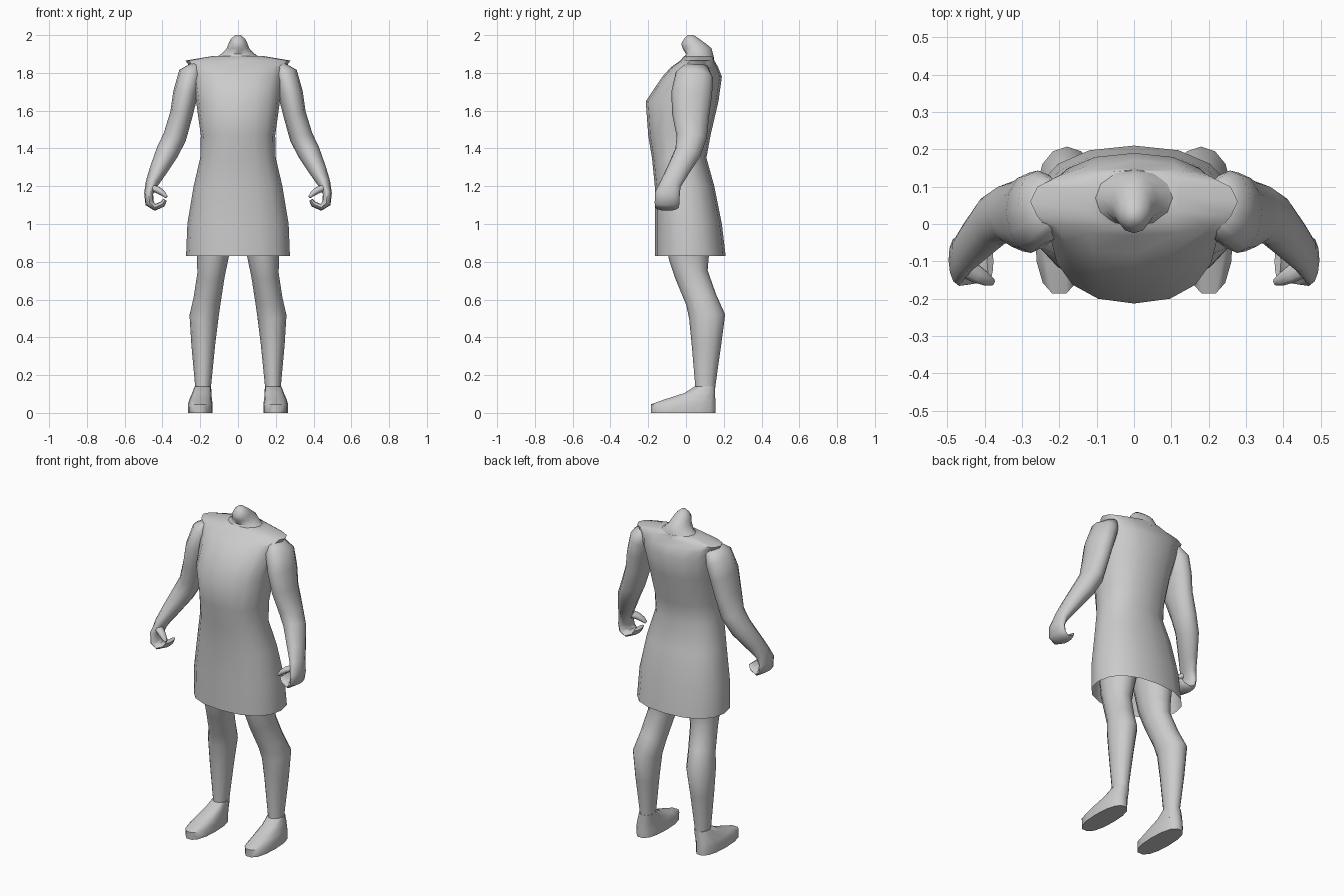
import bpy, bmesh, math
from mathutils import Vector


def spow(v, e):
    return math.copysign(abs(v) ** e, v)


def finish(name, rings, caps=(True, True), mirror=False, angle=50):
    """Bridge a list of point rings into one smooth object."""
    bm = bmesh.new()
    vr = [[bm.verts.new(p) for p in r] for r in rings]
    n = len(vr[0])
    for a, b in zip(vr, vr[1:]):
        for i in range(n):
            j = (i + 1) % n
            bm.faces.new((a[i], a[j], b[j], b[i]))
    if caps[0]:
        bm.faces.new(vr[0][::-1])
    if caps[1]:
        bm.faces.new(vr[-1])
    bmesh.ops.recalc_face_normals(bm, faces=bm.faces)
    me = bpy.data.meshes.new(name)
    bm.to_mesh(me)
    bm.free()
    ob = bpy.data.objects.new(name, me)
    bpy.context.collection.objects.link(ob)
    bpy.ops.object.select_all(action='DESELECT')
    ob.select_set(True)
    bpy.context.view_layer.objects.active = ob
    bpy.ops.object.shade_smooth_by_angle(angle=math.radians(angle))
    if mirror:
        ob.modifiers.new("mirror", 'MIRROR')
    return ob


def stack(rows, n, power=2.3):
    """Horizontal rings: (z, centre x, half width, front y, back y)."""
    out = []
    for z, cx, hw, yf, yb in rows:
        ring = []
        for i in range(n):
            t = 2 * math.pi * i / n
            ring.append((cx + hw * spow(math.cos(t), 2 / power),
                         (yf + yb) / 2 + (yb - yf) / 2 * spow(math.sin(t), 2 / power), z))
        out.append(ring)
    return out


def tube(rows, n):
    """Rings across a path: (x, y, z, half width, half depth)."""
    pts = [Vector(r[:3]) for r in rows]
    out = []
    for k, p in enumerate(pts):
        t = (pts[min(k + 1, len(pts) - 1)] - pts[max(k - 1, 0)]).normalized()
        u = t.cross(Vector((0, 1, 0))).normalized()
        v = u.cross(t)
        a, b = rows[k][3:]
        out.append([p + u * a * math.cos(2 * math.pi * i / n)
                    + v * b * math.sin(2 * math.pi * i / n) for i in range(n)])
    return out


# sleeveless tunic, open at the hem
finish("tunic", stack([
    (0.83, 0, 0.275, -0.165, 0.21),
    (1.00, 0, 0.268, -0.165, 0.19),
    (1.20, 0, 0.235, -0.165, 0.15),
    (1.35, 0, 0.2, -0.18, 0.108),
    (1.47, 0, 0.197, -0.2, 0.13),
    (1.65, 0, 0.222, -0.213, 0.172),
    (1.78, 0, 0.24, -0.125, 0.19),
    (1.83, 0, 0.252, -0.08, 0.17),
    (1.865, 0, 0.278, -0.03, 0.15),
    (1.89, 0, 0.13, -0.01, 0.145)], 16), caps=(False, True))

# neck stump
finish("neck", stack([
    (1.87, 0, 0.13, -0.02, 0.15),
    (1.90, 0, 0.09, 0.0, 0.143),
    (1.93, 0, 0.06, -0.018, 0.135),
    (1.955, 0, 0.05, -0.025, 0.105),
    (1.98, 0, 0.038, -0.01, 0.07),
    (2.00, 0, 0.014, 0.008, 0.04)], 12, 2))

# arms running into the curled palm and fingers
finish("arm", tube([
    (0.215, 0.06, 1.84, 0.03, 0.06),
    (0.25, 0.045, 1.79, 0.066, 0.1),
    (0.278, 0.03, 1.69, 0.066, 0.108),
    (0.30, 0.025, 1.58, 0.06, 0.098),
    (0.335, 0.03, 1.46, 0.062, 0.08),
    (0.375, 0.01, 1.38, 0.06, 0.07),
    (0.425, -0.045, 1.28, 0.046, 0.06),
    (0.456, -0.08, 1.215, 0.034, 0.055),
    (0.473, -0.098, 1.16, 0.024, 0.066),
    (0.468, -0.1, 1.11, 0.024, 0.066),
    (0.44, -0.1, 1.088, 0.018, 0.062),
    (0.40, -0.1, 1.105, 0.016, 0.055),
    (0.385, -0.1, 1.128, 0.01, 0.045)], 12), mirror=True, angle=70)

# thumbs
finish("thumb", tube([
    (0.462, -0.11, 1.195, 0.018, 0.03),
    (0.42, -0.135, 1.178, 0.018, 0.024),
    (0.395, -0.148, 1.16, 0.014, 0.018),
    (0.378, -0.155, 1.142, 0.007, 0.01)], 8), mirror=True, angle=70)

# legs, from inside the tunic down to the ankle
finish("leg", tube([
    (0.11, 0.01, 1.06, 0.09, 0.11),
    (0.125, 0.015, 0.95, 0.1, 0.125),
    (0.134, 0.015, 0.82, 0.083, 0.106),
    (0.143, 0.03, 0.73, 0.073, 0.088),
    (0.163, 0.08, 0.60, 0.073, 0.084),
    (0.18, 0.112, 0.51, 0.077, 0.096),
    (0.184, 0.108, 0.36, 0.063, 0.078),
    (0.185, 0.102, 0.14, 0.042, 0.053),
    (0.188, 0.10, 0.08, 0.042, 0.053)], 12), mirror=True, angle=70)

# feet
finish("foot", stack([
    (0.0, 0.2, 0.064, -0.188, 0.16),
    (0.045, 0.2, 0.066, -0.19, 0.16),
    (0.07, 0.198, 0.06, -0.12, 0.158),
    (0.105, 0.192, 0.051, -0.01, 0.156),
    (0.14, 0.186, 0.044, 0.045, 0.155)], 14, 2.4), mirror=True)
